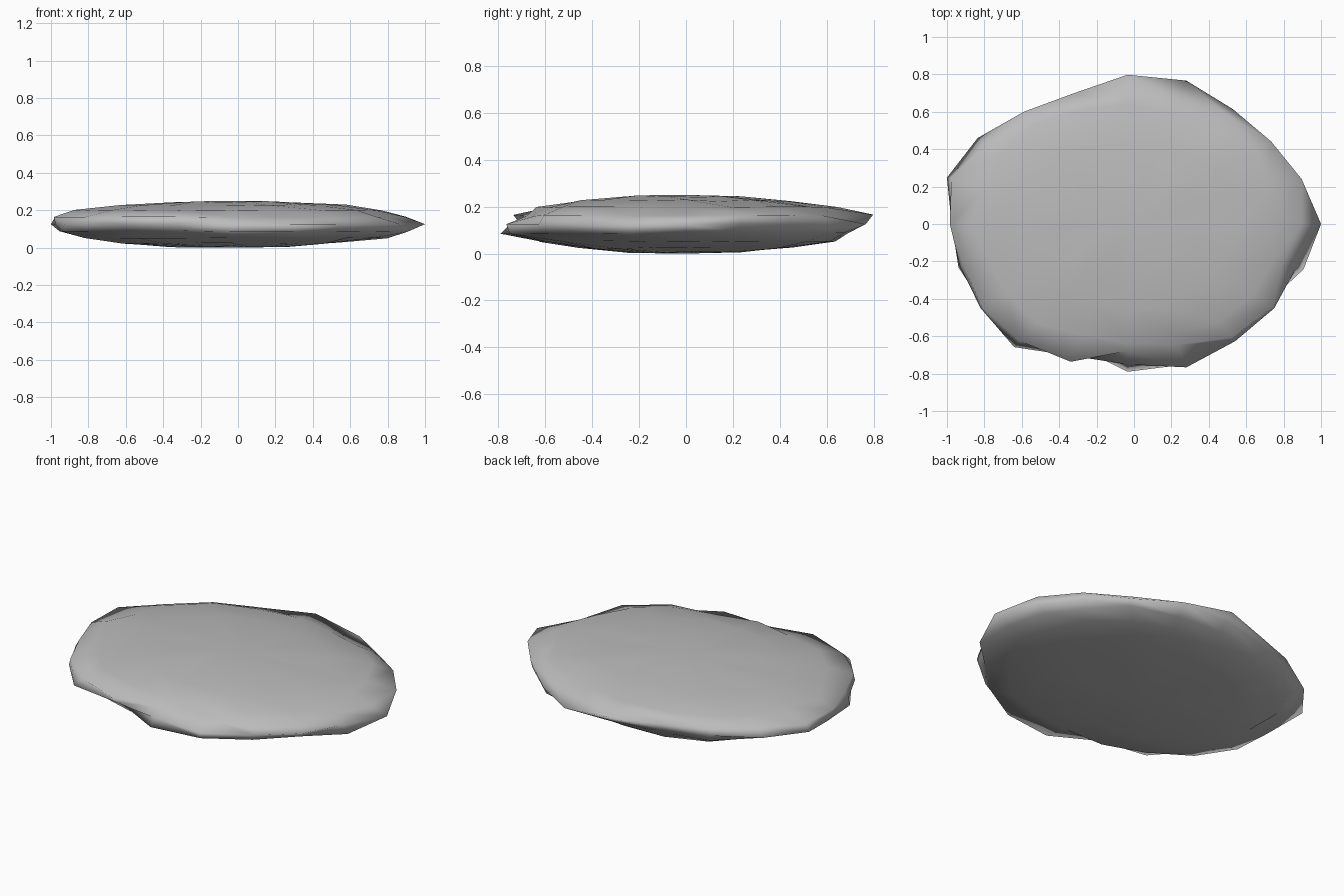
import bpy, bmesh, random
from math import sin, cos, pi

if "Cube" in bpy.data.objects:
    bpy.data.objects.remove(bpy.data.objects["Cube"], do_unlink=True)

random.seed(7)
SEGMENTS, RINGS = 20, 10
DEPTH, HALF_HEIGHT = 0.79, 0.125
CENTRE_X = -0.035

# Rim radii in percent, anticlockwise from +x: worn edge of the stone
RIM = {
    4: (93, 98, 95, 91, 87, 101, 93, 94, 93, 99, 95, 92, 96, 98, 98, 86, 86, 95, 96, 87),
    5: (103.5, 96, 94, 96, 102, 95, 92, 94, 99, 101.5, 94, 94, 97, 103, 94, 95, 102, 98, 97, 95),
    6: (93, 92, 90, 94, 90, 88, 87, 92, 90, 86, 92, 95, 95, 92, 87, 100, 100, 95, 92, 99),
}


def stone_point(ring, seg):
    """Point of a flattened, uneven sphere."""
    polar = pi * ring / RINGS
    around = 2 * pi * seg / SEGMENTS
    if ring in RIM:
        swell = RIM[ring][seg] / 100 / sin(polar)
    else:
        swell = random.uniform(0.96, 1.04)
    radius = swell * sin(polar)
    return (CENTRE_X + radius * cos(around),
            DEPTH * radius * sin(around),
            HALF_HEIGHT * swell * cos(polar))


# Flat stone body
bm = bmesh.new()
top = bm.verts.new((CENTRE_X, 0, HALF_HEIGHT))
bottom = bm.verts.new((CENTRE_X, 0, -HALF_HEIGHT))
rows = [[bm.verts.new(stone_point(r, s)) for s in range(SEGMENTS)]
        for r in range(1, RINGS)]
for s in range(SEGMENTS):
    n = (s + 1) % SEGMENTS
    bm.faces.new((top, rows[0][s], rows[0][n]))
    bm.faces.new((bottom, rows[-1][n], rows[-1][s]))
    for upper, lower in zip(rows, rows[1:]):
        bm.faces.new((upper[s], lower[s], lower[n], upper[n]))

# Rest the stone on the ground
base = min(v.co.z for v in bm.verts)
for v in bm.verts:
    v.co.z -= base
for f in bm.faces:
    f.smooth = True
bmesh.ops.recalc_face_normals(bm, faces=bm.faces[:])

mesh = bpy.data.meshes.new("flat_stone")
bm.to_mesh(mesh)
bm.free()
stone = bpy.data.objects.new("flat_stone", mesh)
bpy.context.collection.objects.link(stone)

# Plain grey stone
grey = bpy.data.materials.new("stone_grey")
grey.use_nodes = True
colour = (0.5, 0.5, 0.5, 1)
grey.diffuse_color = colour
shader = next(n for n in grey.node_tree.nodes if n.type == "BSDF_PRINCIPLED")
shader.inputs["Base Color"].default_value = colour
mesh.materials.append(grey)
